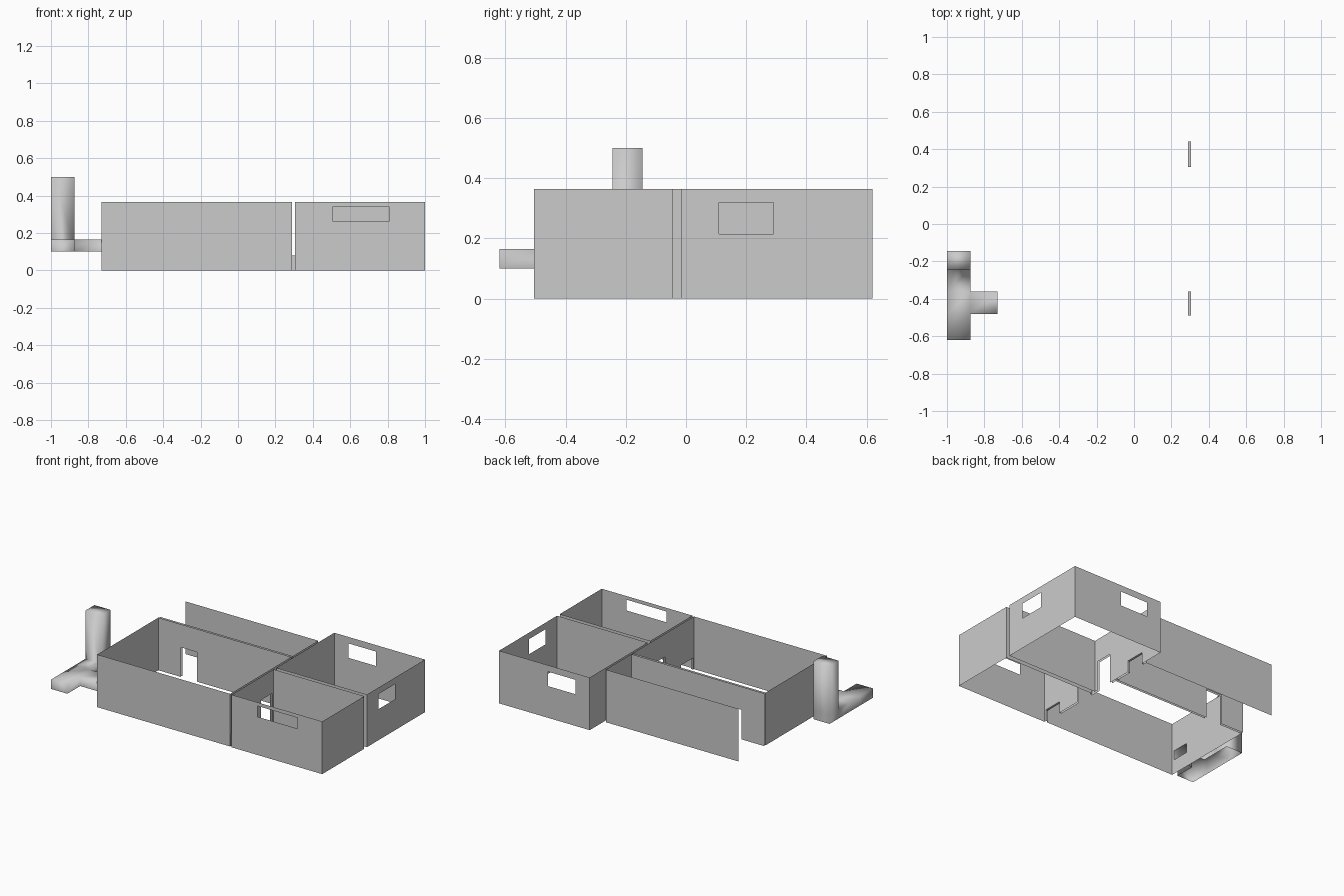
import bpy, bmesh

if "Cube" in bpy.data.objects:
    bpy.data.objects.remove(bpy.data.objects["Cube"])

H = 0.365                                   # wall height
VENTS = [(-0.49, -0.36), (0.305, 0.44)]     # low openings in the dividing walls
VENT_Z = 0.08
DOOR_Z = 0.205


def finish(name, bm, smooth=False):
    bmesh.ops.remove_doubles(bm, verts=bm.verts, dist=1e-4)
    me = bpy.data.meshes.new(name)
    bm.to_mesh(me)
    bm.free()
    ob = bpy.data.objects.new(name, me)
    bpy.context.collection.objects.link(ob)
    if smooth:
        me.shade_smooth()
    return ob


def sheet(bm, axis, pos, a, z, holes=(), flip=False):
    """Upright sheet across `axis`, spanning a and z, with rectangular holes (a0, a1, z0, z1)."""
    us = sorted({*a, *[v for h in holes for v in h[:2]]})
    zs = sorted({*z, *[v for h in holes for v in h[2:]]})
    for u0, u1 in zip(us, us[1:]):
        for z0, z1 in zip(zs, zs[1:]):
            u, w = (u0 + u1) / 2, (z0 + z1) / 2
            if any(h[0] < u < h[1] and h[2] < w < h[3] for h in holes):
                continue
            corners = [(u0, z0), (u1, z0), (u1, z1), (u0, z1)]
            pts = [(pos, c, d) if axis == 'x' else (c, pos, d) for c, d in corners]
            if flip:
                pts.reverse()
            bm.faces.new([bm.verts.new(p) for p in pts])


def room(name, x0, x1, y0, y1, holes, sides="lrfb"):
    """Open-topped room of thin walls; holes are listed by wall letter."""
    bm = bmesh.new()
    spec = {'l': ('x', x0, (y0, y1), True), 'r': ('x', x1, (y0, y1), False),
            'f': ('y', y0, (x0, x1), False), 'b': ('y', y1, (x0, x1), True)}
    for s in sides:
        axis, pos, span, flip = spec[s]
        sheet(bm, axis, pos, span, (0, H), holes.get(s, ()), flip)
    return finish(name, bm)


def vent(i):
    return (*VENTS[i], 0, VENT_Z)


hall_door = (-0.557, -0.435, 0, DOOR_Z)
front_door = (-0.186, -0.065, 0, DOOR_Z)
back_door = (0.01, 0.13, 0, DOOR_Z)

# Rooms
room("main_room", -0.73, 0.29, -0.50, 0.17,
     {'l': [(-0.48, -0.36, 0.10, 0.165)],
      'r': [vent(0), front_door, back_door],
      'b': [hall_door]})
room("hallway", -0.73, 0.29, 0.185, 0.465,
     {'r': [vent(1)], 'f': [hall_door]}, "rfb")
room("front_room", 0.305, 1.0, -0.505, -0.045,
     {'l': [vent(0), front_door], 'f': [(0.505, 0.81, 0.265, 0.34)]})
room("back_room", 0.305, 1.0, -0.015, 0.62,
     {'l': [vent(1), back_door],
      'r': [(0.11, 0.29, 0.215, 0.32)],
      'b': [(0.415, 0.625, 0.22, 0.32)]})

# Linings of the low openings, bridging the gap between rooms
for i, (y0, y1) in enumerate(VENTS):
    bm = bmesh.new()
    sheet(bm, 'y', y0, (0.29, 0.305), (0, VENT_Z), flip=True)
    sheet(bm, 'y', y1, (0.29, 0.305), (0, VENT_Z))
    bm.faces.new([bm.verts.new(p) for p in (
        (0.29, y0, VENT_Z), (0.305, y0, VENT_Z), (0.305, y1, VENT_Z), (0.29, y1, VENT_Z))])
    finish(f"vent_lining_{i + 1}", bm)

# Flue: open-bottomed duct with a side branch, and a chimney stack raised at its back end
bm = bmesh.new()
ZB, ZT = 0.10, 0.165
ys = [-0.62, -0.48, -0.36, -0.245, -0.145]
XL, XR, XW = -1.0, -0.875, -0.73


def top(x0, x1, y0, y1):
    return bm.faces.new([bm.verts.new(p) for p in (
        (x0, y0, ZT), (x1, y0, ZT), (x1, y1, ZT), (x0, y1, ZT))])


for y0, y1 in zip(ys, ys[1:]):
    stack = top(XL, XR, y0, y1)
    sheet(bm, 'x', XL, (y0, y1), (ZB, ZT), flip=True)
    if y0 != -0.48:
        sheet(bm, 'x', XR, (y0, y1), (ZB, ZT))
top(XR, XW, -0.48, -0.36)
sheet(bm, 'y', ys[0], (XL, XR), (ZB, ZT))
sheet(bm, 'y', ys[-1], (XL, XR), (ZB, ZT), flip=True)
sheet(bm, 'y', -0.48, (XR, XW), (ZB, ZT))
sheet(bm, 'y', -0.36, (XR, XW), (ZB, ZT), flip=True)
bmesh.ops.remove_doubles(bm, verts=bm.verts, dist=1e-4)
ext = bmesh.ops.extrude_discrete_faces(bm, faces=[stack])
bmesh.ops.translate(bm, verts=list({v for f in ext["faces"] for v in f.verts}), vec=(0, 0, 0.5 - ZT))
finish("chimney_flue", bm, smooth=True)
